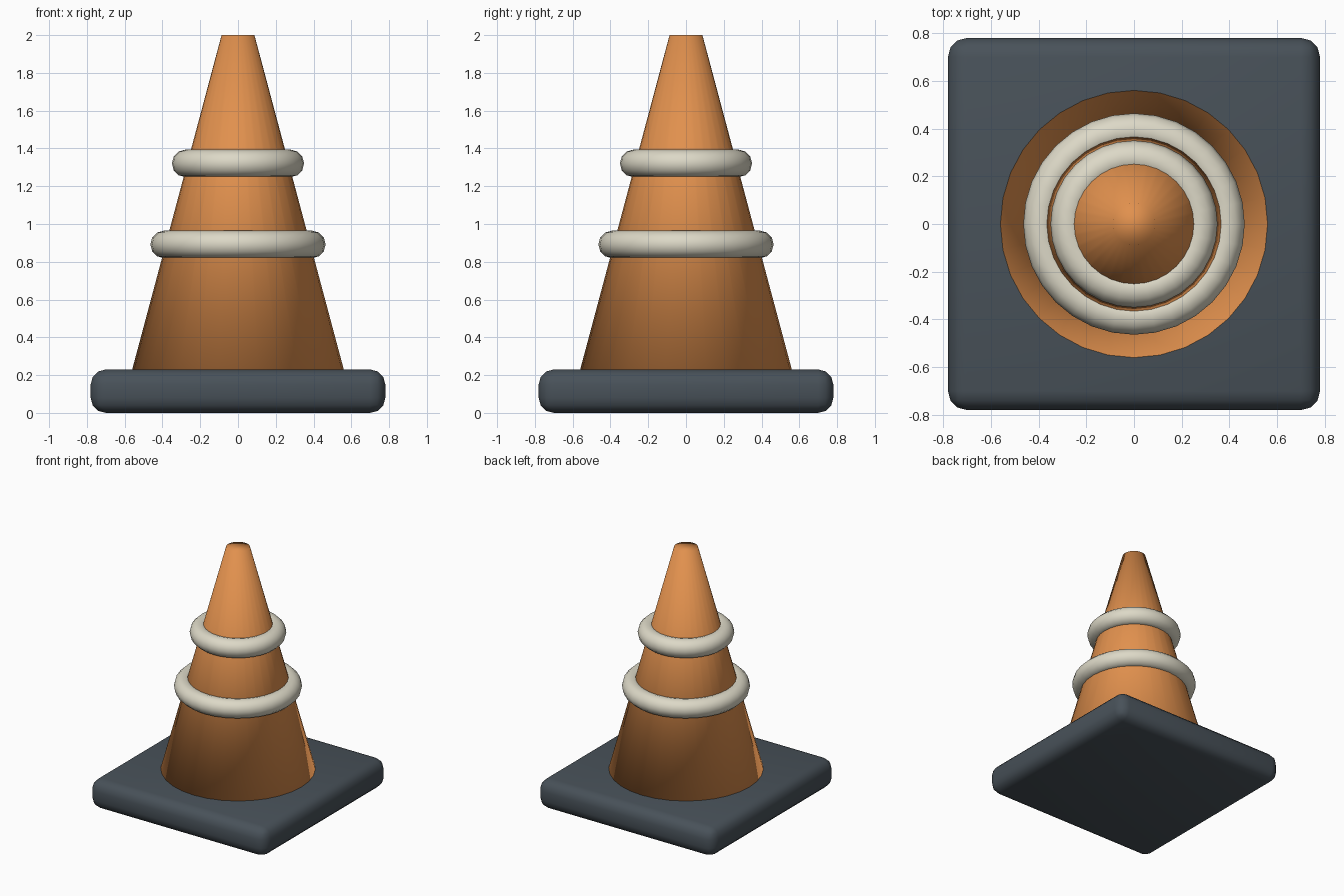
import bpy

if "Cube" in bpy.data.objects:
    bpy.data.objects.remove(bpy.data.objects["Cube"])


def material(name, rgb):
    m = bpy.data.materials.new(name)
    m.diffuse_color = (*rgb, 1.0)
    m.use_nodes = True
    m.node_tree.nodes["Principled BSDF"].inputs["Base Color"].default_value = m.diffuse_color
    return m


orange = material("orange", (0.75, 0.28, 0.075))
slate = material("slate grey", (0.065, 0.083, 0.1))
cream = material("cream", (0.72, 0.69, 0.57))


def finish(name, mat):
    ob = bpy.context.object
    ob.name = name
    ob.data.materials.append(mat)
    return ob


# Square foot with rounded edges
bpy.ops.mesh.primitive_cube_add(size=1, location=(0, 0, 0.115))
foot = finish("base", slate)
foot.scale = (1.56, 1.56, 0.23)
bpy.ops.object.transform_apply(location=False, rotation=False, scale=True)
bevel = foot.modifiers.new("rounding", "BEVEL")
bevel.width = 0.08
bevel.segments = 3
bpy.ops.object.modifier_apply(modifier="rounding")
bpy.ops.object.shade_smooth_by_angle()

# Tapered body, smooth all over
bpy.ops.mesh.primitive_cone_add(vertices=32, radius1=0.56, radius2=0.087,
                                depth=1.77, location=(0, 0, 1.115))
finish("cone_body", orange)
bpy.ops.object.shade_smooth()

# Two collars round the body
for name, z, radius in (("lower_ring", 0.892, 0.391), ("upper_ring", 1.321, 0.277)):
    bpy.ops.mesh.primitive_torus_add(major_radius=radius, minor_radius=0.073,
                                     major_segments=32, minor_segments=12,
                                     location=(0, 0, z))
    finish(name, cream)
    bpy.ops.object.shade_smooth()
